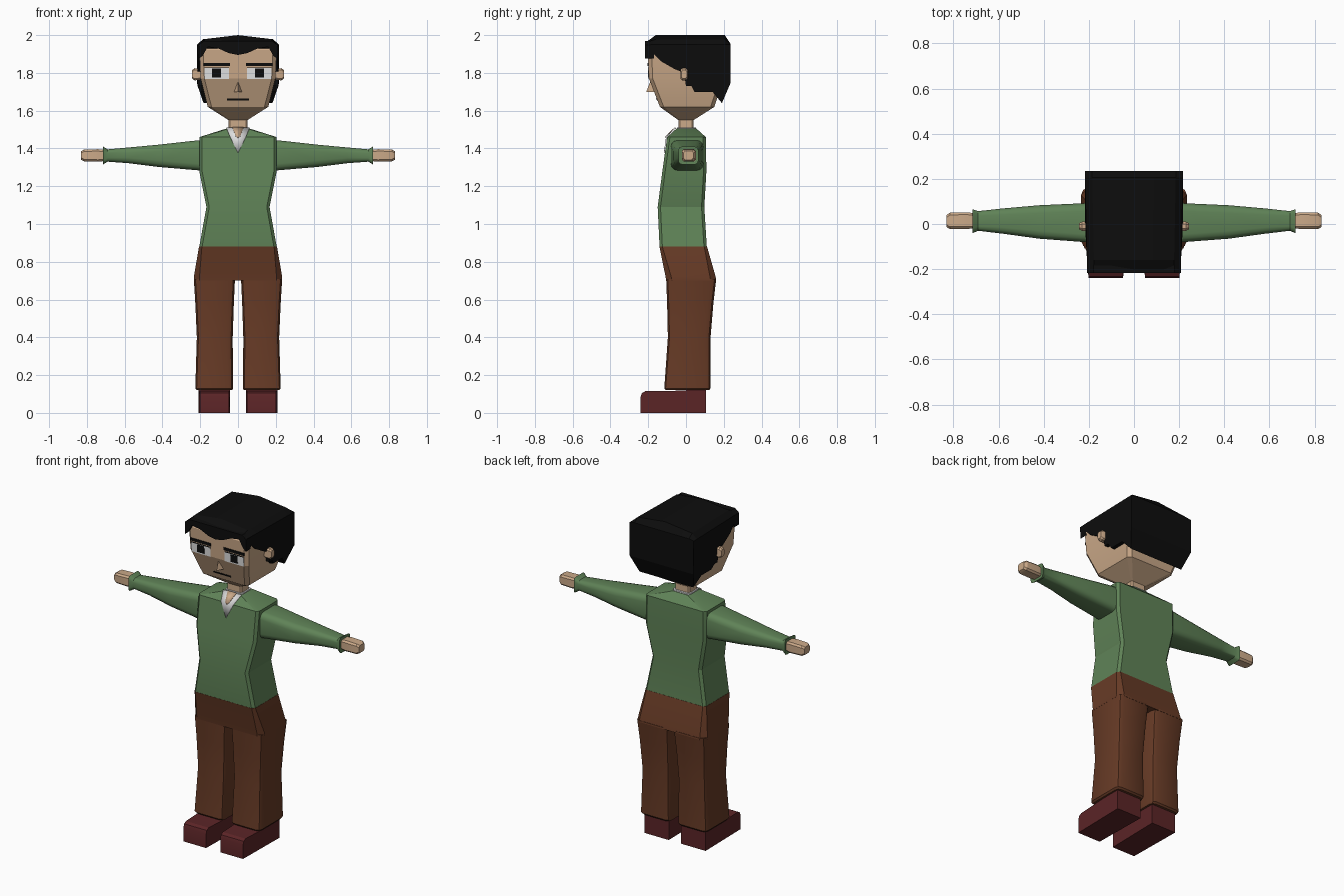
import bpy, bmesh, math
from mathutils import Vector

if "Cube" in bpy.data.objects:
    bpy.data.objects.remove(bpy.data.objects["Cube"])


def material(name, rgb):
    m = bpy.data.materials.new(name)
    m.diffuse_color = (*rgb, 1)
    m.use_nodes = True
    m.node_tree.nodes["Principled BSDF"].inputs["Base Color"].default_value = m.diffuse_color
    return m


SKIN = material("skin", (0.60, 0.40, 0.25))
GREEN = material("sweater_green", (0.115, 0.225, 0.095))
BROWN = material("trouser_brown", (0.135, 0.043, 0.019))
MAROON = material("shoe_maroon", (0.105, 0.018, 0.020))
BLACK = material("hair_black", (0.004, 0.004, 0.004))
WHITE = material("white", (0.78, 0.78, 0.78))


def finish(name, bm, mat, angle=30):
    bmesh.ops.recalc_face_normals(bm, faces=bm.faces)
    me = bpy.data.meshes.new(name)
    bm.to_mesh(me)
    bm.free()
    me.materials.append(mat)
    ob = bpy.data.objects.new(name, me)
    bpy.context.collection.objects.link(ob)
    bpy.ops.object.select_all(action='DESELECT')
    ob.select_set(True)
    bpy.context.view_layer.objects.active = ob
    bpy.ops.object.shade_smooth_by_angle(angle=math.radians(angle))
    return ob


def skin_sections(name, sections, mat, angle=30):
    """Join equal-length point loops into a closed solid."""
    bm = bmesh.new()
    loops = [[bm.verts.new(p) for p in s] for s in sections]
    n = len(loops[0])
    for a, b in zip(loops, loops[1:]):
        for i in range(n):
            j = (i + 1) % n
            bm.faces.new((a[i], a[j], b[j], b[i]))
    bm.faces.new(loops[0][::-1])
    bm.faces.new(loops[-1])
    return finish(name, bm, mat, angle)


def ring(t, a0, a1, b0, b1, r, axis, seg, sx):
    """Rounded rectangle at position t along the axis."""
    pts = []
    for k, (cx, cy) in enumerate(((a1 - r, b1 - r), (a0 + r, b1 - r),
                                  (a0 + r, b0 + r), (a1 - r, b0 + r))):
        for i in range(seg + 1):
            w = math.pi / 2 * (k + i / seg)
            a, b = cx + r * math.cos(w), cy + r * math.sin(w)
            pts.append((sx * a, b, t) if axis == 'z' else (sx * t, a, b))
    return pts


def loft(name, rings, mat, axis='z', seg=1, sx=1, angle=30):
    return skin_sections(name, [ring(*r, axis, seg, sx) for r in rings], mat, angle)


def plate(name, pts, mat, depth=0.006):
    """Thin plate on the face, extruded backwards from its front outline."""
    back = [(x, y + depth, z) for x, y, z in pts]
    return skin_sections(name, [pts, back], mat)


# head
loft("head", [(1.55, -.05, .05, -.04, .04, .008),
              (1.62, -.16, .16, -.138, .15, .02),
              (1.77, -.198, .198, -.196, .20, .02),
              (1.92, -.205, .205, -.203, .21, .02),
              (1.96, -.19, .19, -.18, .20, .02)], SKIN, angle=15)
loft("neck", [(1.45, -.05, .05, -.04, .04, .008),
              (1.57, -.05, .05, -.04, .04, .008)], SKIN)

# hair: side profile lofted across the head, lower along the outer edges
profile = [(-.205, 1.935), (-.19, 1.92), (-.13, 1.86), (-.06, 1.82), (-.01, 1.80),
           (0, 1.73), (.03, 1.73), (.045, 1.70), (.14, 1.70), (.19, 1.64),
           (.235, 1.745), (.235, 1.955), (.205, 2.0), (-.16, 2.0), (-.215, 1.96)]


def hair_section(x, top):
    pts = []
    for y, z in profile:
        taper = 1 - 0.16 * min(1, max(0, (1.74 - z) / 0.10))
        taper *= 1 - 0.05 * max(0, -y / 0.2)
        pts.append((x * taper, y, min(z, top)))
    return pts


skin_sections("hair", [hair_section(x, t) for x, t in
                       ((-.217, 1.95), (-.185, 1.978), (0, 2.0),
                        (.185, 1.978), (.217, 1.95))], BLACK, 15)

# fringe
low = [(.205, 1.875), (.185, 1.895), (.16, 1.938), (.105, 1.93), (.05, 1.905), (0, 1.895)]
outline = [(-x, z) for x, z in low] + [(x, z) for x, z in low[-2::-1]]
outline += [(.208, 1.948), (.18, 1.97), (-.18, 1.97), (-.208, 1.948)]
skin_sections("fringe", [[(x, y, z) for x, z in outline]
                         for y in (-.218, -.17)], BLACK, 15)


def face_y(z):
    """Front of the face at height z."""
    if z > 1.77:
        return -.196 - .007 * (z - 1.77) / .15
    return -.196 + .058 * (1.77 - z) / .15


def face_quad(name, x0, x1, z0, z1, mat, lift):
    plate(name, [(x0, face_y(z0) - lift, z0), (x1, face_y(z0) - lift, z0),
                 (x1, face_y(z1) - lift, z1), (x0, face_y(z1) - lift, z1)], mat)


for s, side in ((-1, "left"), (1, "right")):
    # eye, lash line, pupil and brow
    e = s * .113
    face_quad(side + "_eye", e - .065, e + .065, 1.768, 1.825, WHITE, .002)
    face_quad(side + "_lash", e - .065, e + .065, 1.825, 1.829, BLACK, .003)
    face_quad(side + "_pupil", e - .024, e + .024, 1.776, 1.822, BLACK, .004)
    face_quad(side + "_brow", e - .07, e + .07, 1.836, 1.853, BLACK, .004)
    # ear
    loft(side + "_ear", [(.19, -.03, .01, 1.765, 1.82, .008),
                         (.23, -.03, .01, 1.76, 1.825, .01),
                         (.243, -.024, .004, 1.77, 1.815, .008)], SKIN, 'x', sx=s)
    # sleeve with flared cuff
    loft(side + "_sleeve", [(.17, -.08, .092, 1.28, 1.445, .035),
                            (.22, -.08, .092, 1.285, 1.442, .035),
                            (.42, -.065, .083, 1.302, 1.42, .035),
                            (.58, -.043, .069, 1.322, 1.405, .028),
                            (.69, -.03, .057, 1.33, 1.395, .02),
                            (.715, -.04, .065, 1.315, 1.41, .02),
                            (.713, -.025, .05, 1.33, 1.395, .015)],
         GREEN, 'x', 3, s, 35)
    # hand
    loft(side + "_hand", [(.69, -.018, .045, 1.335, 1.39, .01),
                          (.74, -.022, .052, 1.33, 1.396, .01),
                          (.815, -.022, .050, 1.332, 1.394, .01),
                          (.83, -.014, .04, 1.34, 1.386, .01)], SKIN, 'x', sx=s)
    # trouser leg
    loft(side + "_trouser_leg", [(.12, .03, .218, -.107, .122, .025),
                                 (.13, .027, .226, -.115, .13, .025),
                                 (.40, .028, .218, -.096, .13, .03),
                                 (.58, .022, .226, -.10, .145, .03),
                                 (.71, .016, .234, -.105, .16, .03)],
         BROWN, seg=2, sx=s)
    # shoe
    shoe = [(-.24, 0), (.107, 0), (.107, .125), (-.10, .115), (-.215, .115),
            (-.233, .105), (-.24, .085)]
    skin_sections(side + "_shoe",
                  [[(s * (x if y > -.2 else x + d), y, z) for y, z in shoe]
                   for x, d in ((.042, .006), (.208, -.006))], MAROON, 20)

# mouth and nose
face_quad("mouth", -.058, .058, 1.654, 1.664, BLACK, .003)
bm = bmesh.new()
v = [bm.verts.new(p) for p in ((-.025, -.16, 1.70), (.025, -.16, 1.70),
                               (0, -.21, 1.70), (0, -.188, 1.758))]
for f in ((0, 1, 2), (0, 2, 3), (2, 1, 3), (1, 0, 3)):
    bm.faces.new([v[i] for i in f])
finish("nose", bm, SKIN, 10)

# sweater body
loft("sweater", [(.88, -.205, .205, -.14, .11, .015),
                 (1.09, -.167, .167, -.15, .097, .015),
                 (1.28, -.205, .205, -.125, .108, .015),
                 (1.46, -.205, .205, -.10, .105, .015),
                 (1.505, -.062, .062, -.05, .055, .012)], GREEN, angle=20)

# hips
loft("trouser_hips", [(.70, -.234, .234, -.105, .16, .03),
                      (.72, -.234, .234, -.108, .157, .03),
                      (.882, -.206, .206, -.141, .111, .015)], BROWN, angle=20)

# shirt collar and neckline opening
loft("shirt_collar", [(1.47, -.06, .06, -.05, .055, .012),
                      (1.512, -.058, .058, -.047, .052, .012)], WHITE)
for name, pts, mat in (
        ("shirt_front", ((.062, -.054, 1.509), (.042, -.104, 1.462), (0, -.116, 1.375)), WHITE),
        ("throat", ((.03, -.056, 1.513), (.012, -.107, 1.465), (0, -.108, 1.455)), SKIN)):
    right = [Vector(p) for p in pts]
    left = [Vector((-p.x, p.y, p.z)) for p in right[:2]]
    bm = bmesh.new()
    r, l = [bm.verts.new(p) for p in right], [bm.verts.new(p) for p in left]
    bm.faces.new((l[0], l[1], r[1], r[0]))
    bm.faces.new((l[1], r[2], r[1]))
    plate_ob = finish(name, bm, mat)
    mod = plate_ob.modifiers.new("thickness", 'SOLIDIFY')
    mod.thickness, mod.offset = .003, 0
